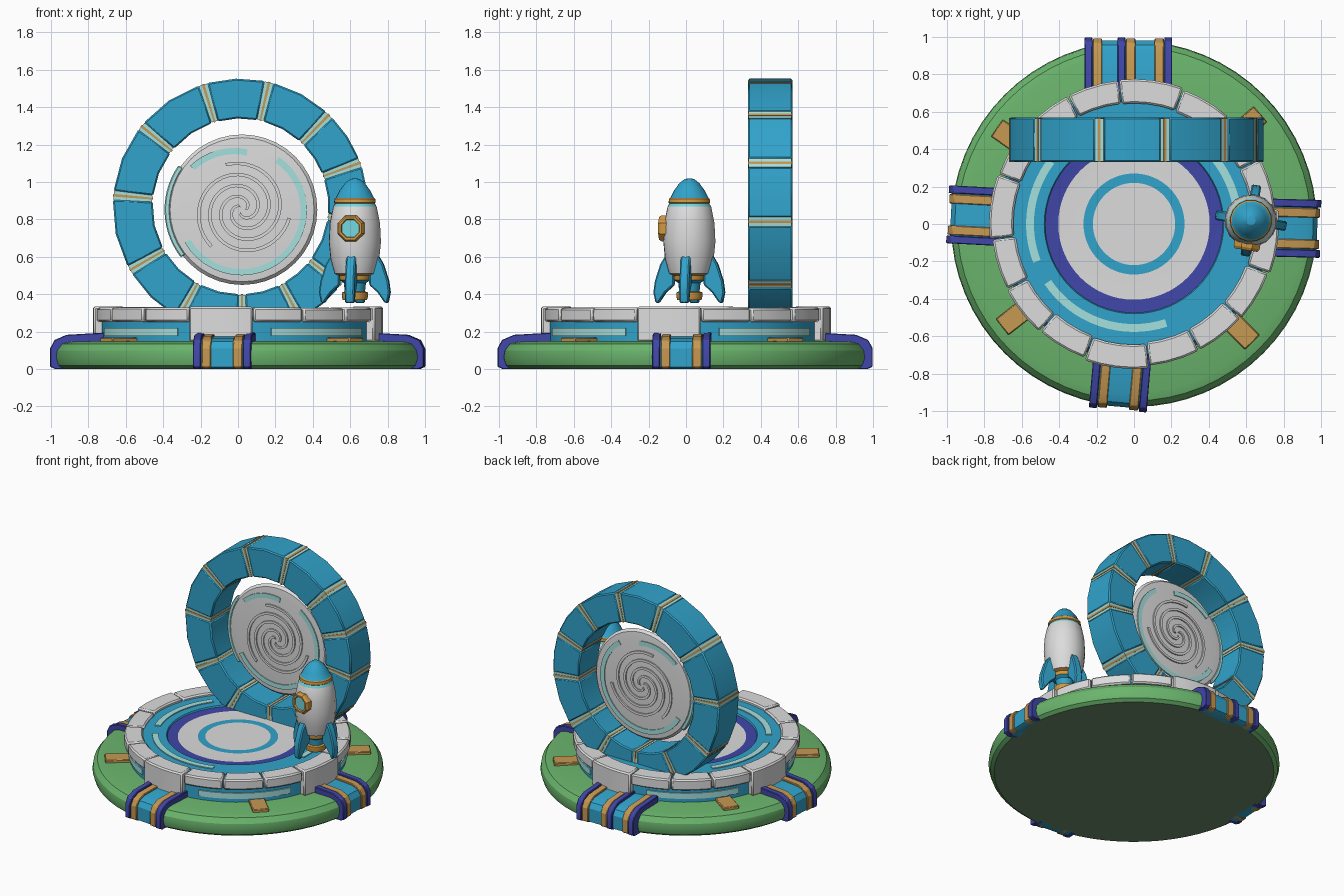
import bpy, bmesh, math, random
from mathutils import Matrix

if "Cube" in bpy.data.objects:
    bpy.data.objects.remove(bpy.data.objects["Cube"])
random.seed(4)
R = math.radians


def material(name, r, g, b):
    m = bpy.data.materials.new(name)
    lin = [((c / 255 + 0.055) / 1.055) ** 2.4 for c in (r, g, b)]
    m.diffuse_color = (*lin, 1)
    m.use_nodes = True
    m.node_tree.nodes["Principled BSDF"].inputs["Base Color"].default_value = m.diffuse_color
    return m


BLUE = material("blue", 49, 163, 203)
WHITE = material("off_white", 220, 220, 220)
GREEN = material("green", 106, 180, 108)
DARK = material("dull_green_underside", 106, 140, 106)
TAN = material("tan", 198, 152, 82)
ORANGE = material("orange", 208, 152, 66)
INDIGO = material("indigo", 64, 70, 168)
TEAL = material("pale_teal", 166, 225, 223)
GLASS = material("window_teal", 116, 214, 224)


def finish(name, bm, mats, mat, bevel):
    """Turn a bmesh into an object with clean normals, optional bevel, smooth shading."""
    bmesh.ops.remove_doubles(bm, verts=bm.verts, dist=1e-5)
    bmesh.ops.recalc_face_normals(bm, faces=bm.faces)
    bm.transform(mat)
    me = bpy.data.meshes.new(name)
    bm.to_mesh(me)
    bm.free()
    for m in mats:
        me.materials.append(m)
    ob = bpy.data.objects.new(name, me)
    bpy.context.collection.objects.link(ob)
    if bevel:
        b = ob.modifiers.new("bevel", 'BEVEL')
        b.width, b.segments, b.limit_method = bevel, 1, 'ANGLE'
    bpy.ops.object.select_all(action='DESELECT')
    ob.select_set(True)
    bpy.context.view_layer.objects.active = ob
    bpy.ops.object.shade_smooth_by_angle(angle=R(28))
    return ob


def sweep(name, prof, mats, a0=0, a1=360, n=64, mat=Matrix(), bevel=0, seg=None, grow=0):
    """Sweep an (r, z) profile about z. Full turn: open profile; part turn: closed and capped.
    seg gives a material index per profile segment; grow widens the radius into a spiral."""
    bm = bmesh.new()
    full = a1 - a0 == 360 and not grow
    rows = []
    for i in range(n if full else n + 1):
        a = R(a0 + (a1 - a0) * i / n)
        g = grow * i / n
        rows.append([bm.verts.new(((r + g) * math.cos(a), (r + g) * math.sin(a), z)) for r, z in prof])
    m = len(prof)
    for i in range(n):
        p, q = rows[i], rows[(i + 1) % len(rows)]
        for j in range(m - 1 if full else m):
            k = (j + 1) % m
            f = bm.faces.new((p[j], p[k], q[k], q[j]))
            f.material_index = seg[j] if seg else 0
    if not full:
        bm.faces.new(rows[0])
        bm.faces.new(rows[-1])
    return finish(name, bm, mats, mat, bevel)


def rect(r0, r1, z0, z1):
    return [(r0, z0), (r1, z0), (r1, z1), (r0, z1)]


def slab(name, prof, t0, t1, mats, mat=Matrix(), bevel=0):
    """Extrude an (x, z) outline along y from t0 to t1."""
    bm = bmesh.new()
    a = [bm.verts.new((x, t0, z)) for x, z in prof]
    b = [bm.verts.new((x, t1, z)) for x, z in prof]
    bm.faces.new(a)
    bm.faces.new(b)
    for i in range(len(a)):
        j = (i + 1) % len(a)
        bm.faces.new((a[i], a[j], b[j], b[i]))
    return finish(name, bm, mats, mat, bevel)


def rot(deg):
    return Matrix.Rotation(R(deg), 4, 'Z')


# Green base disc with duller underside
sweep("base_disc", [(0, 0), (.94, 0), (.965, .018), (.978, .06), (.972, .1), (.945, .135), (.9, .147), (.6, .152), (0, .152)],
      [GREEN, DARK], seg=[1, 0, 0, 0, 0, 0, 0, 0])

# Tan plates on the grass
for a in (145, 41, -45, -142):
    slab("base_plate", rect(.7, .895, .14, .168), -.055, .055, [TAN], rot(a), .005)


# Clamps over the rim: blue strap, tan bands, indigo edges
def clamp_profile(d):
    return [(.7, .195 - d), (.91, .183 - d), (.975 - d, .155 - d / 2), (.998 - d, .11), (.998 - d, .012),
            (.97 - d, 0), (.9, 0), (.9, .1), (.7, .1)]


def clamp(angle, strap, bands, edges):
    slab("clamp_strap", clamp_profile(.018), *strap, [BLUE], rot(angle))
    for t in bands:
        slab("clamp_band", clamp_profile(.006), t - .025, t + .025, [TAN], rot(angle), .004)
    for t in edges:
        slab("clamp_edge", clamp_profile(0), t - .021, t + .021, [INDIGO], rot(angle), .004)


for a in (-95, -1.5, 177):
    clamp(a, (-.12, .12), (-.084, .084), (-.134, .134))
clamp(90, (-.18, .24), (.195, .018, -.135), (.243, .067, -.183))

# Blue platform with slightly sunken white floor, indigo ring and blue floor circle
sweep("platform", [(.73, .14), (.73, .26), (.7, .312), (.48, .312), (.475, .302), (.405, .298), (.27, .298), (.22, .298), (0, .298)],
      [BLUE, INDIGO, WHITE], seg=[0, 0, 0, 0, 1, 2, 0, 2])

# Pale strips on platform top and wall
for a0, a1 in ((143, 201), (214, 288), (-5, 45)):
    sweep("top_strip", rect(.535, .577, .308, .319), [TEAL], a0, a1, 16)
for k in range(4):
    sweep("wall_strip", rect(.72, .738, .178, .22), [TEAL], -76 + 90 * k, -26 + 90 * k, 16)

# White rim stones: one tall stone and three smaller ones per quarter
for k in range(4):
    c = -97 + 90 * k
    sweep("tall_stone", rect(.645, .775, .145, .335), [WHITE], c - 12.8, c + 12.8, 4, bevel=.01)
    for i in range(3):
        a = c + 13 + 64 / 3 * i
        d = random.uniform(-.008, .008)
        sweep("rim_stone", rect(.64 + d, .765 + d, .252, .33 + d / 2), [WHITE], a + .3, a + 21, 3, bevel=.01)

# Upright gate ring of twelve uneven blocks with pale joints and tan centre strips
GATE = Matrix.Translation((.013, .45, .87)) @ Matrix.Rotation(R(90), 4, 'X')
SEAMS = [-38, -7, 20, 46, 77, 107, 141, 175, 210, 241, 271, 298]
for a, b in zip(SEAMS, SEAMS[1:] + [322]):
    sweep("gate_block", rect(.47, .683, -.119, .119), [BLUE], a + 2, b - 2, 2, GATE, .008)
    sweep("gate_joint", rect(.474, .68, -.115, .115), [TEAL], a - 2.1, a + 2.1, 1, GATE)
    sweep("gate_joint_strip", rect(.47, .683, -.118, .118), [TAN], a - .6, a + .6, 1, GATE)

# Floating portal disc with raised spirals and pale swirls on both sides
PORTAL = Matrix.Translation((.022, .45, .852)) @ Matrix.Rotation(R(90), 4, 'X')
sweep("portal_disc", [(0, -.026), (.33, -.024), (.385, -.018), (.402, 0), (.385, .018), (.33, .024), (0, .026)],
      [WHITE], n=40, mat=PORTAL)
for k in range(3):
    sweep("portal_spiral", rect(.012, .03, -.034, .034), [WHITE], 120 * k, 120 * k + 470, 56, PORTAL, grow=.235)
for a0, a1, r, g in ((-150, 55, .32, -.01), (85, 140, .29, .04)):
    sweep("portal_swirl", rect(r, r + .034, -.03, .03), [TEAL], a0, a1, 24, PORTAL, grow=g)
sweep("portal_edge_swirl", rect(.385, .415, -.018, .018), [TEAL], 145, 218, 14, PORTAL, bevel=.006)

# Rocket hull: nozzle, white body, orange collar, blue nose
ROCKET = Matrix.Translation((.625, .018, 0)) @ rot(-9)
sweep("rocket_hull", [(0, .39), (.05, .37), (.066, .37), (.07, .385), (.07, .41), (.055, .415), (.06, .46), (.082, .475),
                      (.085, .5), (.11, .51), (.132, .59), (.141, .68), (.136, .78), (.118, .868), (.108, .885),
                      (.113, .89), (.11, .91), (.103, .915), (.083, .955), (.053, .995), (.025, 1.016), (0, 1.02)],
      [WHITE, BLUE, ORANGE, GLASS], n=16, mat=ROCKET,
      seg=[2, 2, 2, 2, 2, 1, 1, 2, 2, 0, 0, 0, 0, 3, 2, 2, 2, 1, 1, 1, 1])

# Four swept fins
for k in range(4):
    slab("rocket_fin", [(.08, .6), (.122, .615), (.155, .56), (.184, .47), (.192, .41), (.18, .352),
                        (.165, .352), (.125, .41), (.08, .45)], -.026, .026, [BLUE], ROCKET @ rot(90 * k), .008)

# Round window with orange frame
WINDOW = ROCKET @ Matrix.Translation((0, -.1, .752)) @ Matrix.Rotation(R(90), 4, 'X') @ rot(22.5)
sweep("rocket_window", [(.076, 0), (.076, .045), (.066, .06), (.054, .06), (.05, .05), (0, .05)],
      [ORANGE, GLASS], n=8, mat=WINDOW, seg=[0, 0, 0, 0, 1])
